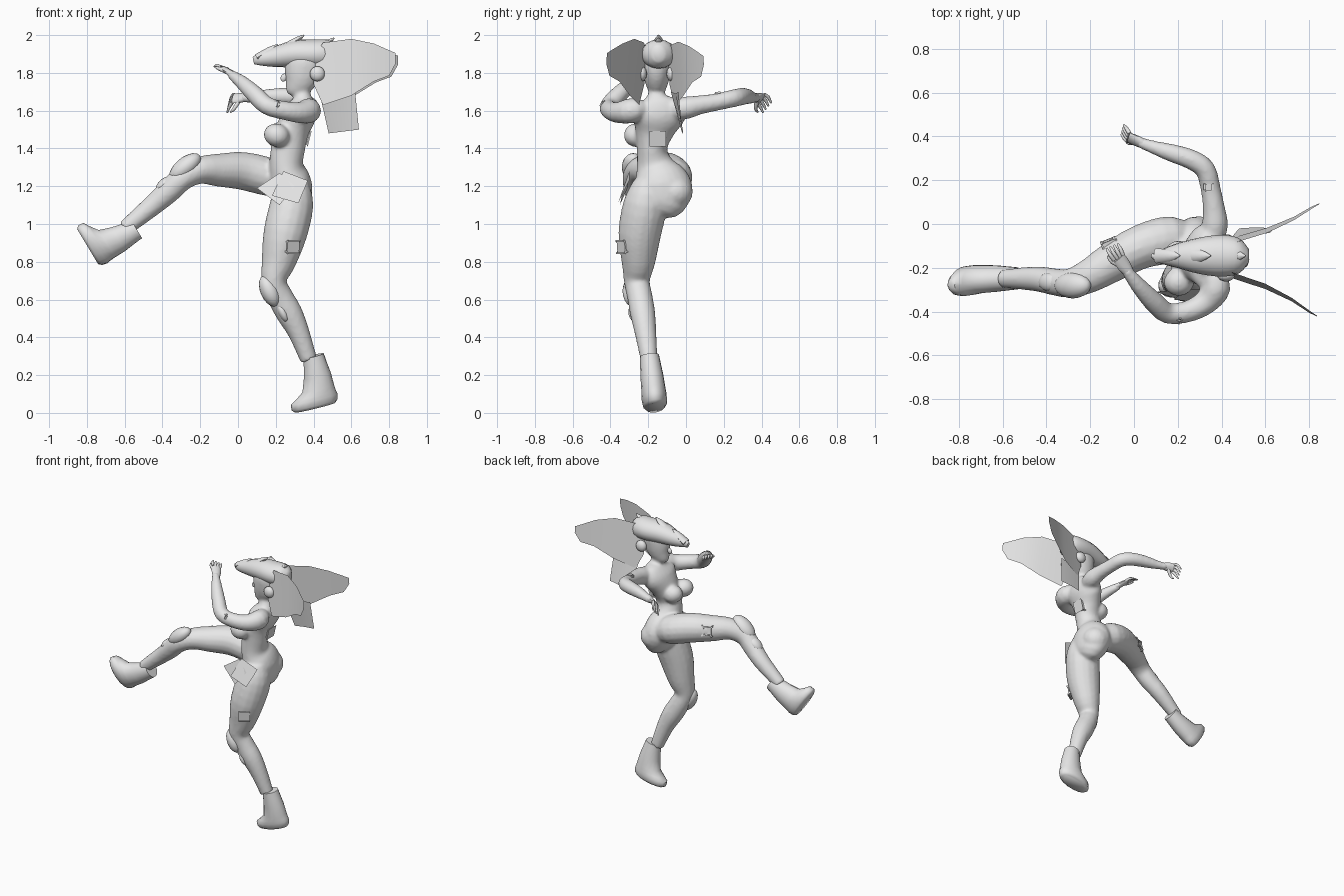
import bpy, bmesh, math
from mathutils import Vector, Matrix

cube = bpy.data.objects.get("Cube")
if cube:
    bpy.data.objects.remove(cube, do_unlink=True)

clay = bpy.data.materials.new("pale_grey")
clay.use_nodes = True
clay.diffuse_color = (.8, .8, .8, 1)
clay.node_tree.nodes["Principled BSDF"].inputs["Base Color"].default_value = clay.diffuse_color

Y_AXIS, Z_AXIS = Vector((0, 1, 0)), Vector((0, 0, 1))


def finish(name, bm, smooth=True):
    """Turn a bmesh into a coloured, shaded object."""
    bmesh.ops.recalc_face_normals(bm, faces=bm.faces[:])
    mesh = bpy.data.meshes.new(name)
    bm.to_mesh(mesh)
    bm.free()
    mesh.materials.append(clay)
    obj = bpy.data.objects.new(name, mesh)
    bpy.context.collection.objects.link(obj)
    if smooth:
        bpy.ops.object.select_all(action='DESELECT')
        obj.select_set(True)
        bpy.context.view_layer.objects.active = obj
        bpy.ops.object.shade_smooth_by_angle(angle=math.radians(50))
    return obj


def skin_frames(name, frames, sides=16):
    """Bridge elliptical rings given as (centre, half axis, half axis)."""
    bm = bmesh.new()
    rings = []
    for centre, u, v in frames:
        angles = [math.tau * i / sides for i in range(sides)]
        rings.append([bm.verts.new(centre + u * math.cos(a) + v * math.sin(a)) for a in angles])
    for low, high in zip(rings, rings[1:]):
        for i in range(sides):
            j = (i + 1) % sides
            bm.faces.new((low[i], low[j], high[j], high[i]))
    bm.faces.new(rings[0])
    bm.faces.new(rings[-1])
    return finish(name, bm)


def blend(a, b, c, d, t):
    """Smooth curve through b and c."""
    return b + .5 * t * (c - a + t * (2 * a - 5 * b + 4 * c - d + t * (3 * (b - c) + d - a)))


def loft(name, rings, side=Y_AXIS, steps=3, sides=16):
    """Smooth limb through rings of (x, y, z, half width, half depth)."""
    rings = [r if len(r) > 4 else (*r, r[-1]) for r in rings]
    padded = [rings[0], *rings, rings[-1]]
    path = []
    for a, b, c, d in zip(padded, padded[1:], padded[2:], padded[3:]):
        path += [[blend(*k, s / steps) for k in zip(a, b, c, d)] for s in range(steps)]
    path.append(rings[-1])
    points = [Vector(p[:3]) for p in path]
    frames = []
    for i, p in enumerate(path):
        along = (points[min(i + 1, len(path) - 1)] - points[max(i - 1, 0)]).normalized()
        u = (side - along * side.dot(along)).normalized()
        frames.append((points[i], u * p[3], along.cross(u) * p[4]))
    return skin_frames(name, frames, sides)


def ball(name, centre, radii, tilt=0):
    bm = bmesh.new()
    bmesh.ops.create_uvsphere(bm, u_segments=16, v_segments=10, radius=1)
    bm.transform(Matrix.Translation(centre) @ Matrix.Rotation(tilt, 4, 'Y') @ Matrix.Diagonal((*radii, 1)))
    return finish(name, bm)


def plate(name, centre, normal, size=.06):
    """Small bevelled armour tile facing along its normal."""
    bm = bmesh.new()
    bmesh.ops.create_cube(bm, size=1)
    turn = Vector(normal).to_track_quat('Z', 'Y').to_matrix().to_4x4()
    bm.transform(Matrix.Translation(centre) @ turn @ Matrix.Diagonal((size, size, .03, 1)))
    bmesh.ops.bevel(bm, geom=bm.edges[:], offset=.008, segments=2, affect='EDGES')
    return finish(name, bm)


def sheet(name, columns):
    """Thin cloth strip from columns of (top point, bottom point)."""
    bm = bmesh.new()
    pairs = [(bm.verts.new(a), bm.verts.new(b)) for a, b in columns]
    for (a, b), (c, d) in zip(pairs, pairs[1:]):
        bm.faces.new((a, b, d, c))
    return finish(name, bm)


def merge(name, parts):
    """Fuse overlapping volumes into one soft skin."""
    bpy.ops.object.select_all(action='DESELECT')
    for part in parts:
        part.select_set(True)
    body = parts[0]
    bpy.context.view_layer.objects.active = body
    bpy.ops.object.join()
    body.name = name
    body.modifiers.clear()
    remesh = body.modifiers.new("fuse", 'REMESH')
    remesh.mode, remesh.voxel_size, remesh.use_smooth_shade = 'VOXEL', .01, True
    soften = body.modifiers.new("soften", 'SMOOTH')
    soften.factor, soften.iterations = .5, 7


# Torso, chest and seat
torso = loft("torso", [
    (.3, -.16, 1.06, .05, .04), (.3, -.14, 1.1, .13, .09), (.28, -.13, 1.18, .165, .115),
    (.27, -.14, 1.24, .145, .11), (.255, -.165, 1.31, .1, .09), (.265, -.18, 1.4, .08, .09),
    (.29, -.165, 1.5, .108, .088), (.325, -.15, 1.58, .15, .09), (.34, -.15, 1.635, .13, .07),
    (.34, -.155, 1.67, .06, .05), (.335, -.155, 1.7, .044, .046), (.33, -.155, 1.78, .042, .047)],
    sides=24)
seat = ball("raised_buttock", (.3, -.058, 1.17), (.095, .095, .09))
chest = [ball("breast", (.205, y, 1.47), (.07, .065, .062), .3) for y in (-.265, -.14)]

# Head
head = loft("head", [
    (.29, -.155, 1.68, .02, .025), (.297, -.155, 1.7, .04, .05), (.325, -.155, 1.75, .062, .082),
    (.345, -.155, 1.81, .074, .102), (.355, -.155, 1.87, .075, .1), (.36, -.155, 1.94, .05, .07)])
ball("nose", (.243, -.155, 1.775), (.017, .011, .022), .4)

# Legs
standing_leg = loft("standing_leg", [
    (.28, -.2, 1.22, .08, .09), (.285, -.215, 1.11, .115, .115), (.25, -.245, .95, .114, .116),
    (.215, -.252, .8, .09, .092), (.19, -.26, .7, .069, .067), (.22, -.245, .62, .067, .069),
    (.27, -.23, .53, .067, .071), (.32, -.215, .43, .058, .058), (.375, -.195, .28, .045)])
kicking_leg = loft("kicking_leg", [
    (.26, -.09, 1.2, .07), (.17, -.072, 1.245, .108, .1), (.03, -.105, 1.28, .101, .101),
    (-.1, -.175, 1.285, .091, .088), (-.2, -.235, 1.285, .079, .073), (-.29, -.27, 1.245, .067, .065),
    (-.36, -.265, 1.18, .062, .064), (-.45, -.25, 1.1, .057, .056), (-.6, -.25, .975, .042)])

# Arms
near_arm = loft("near_arm", [
    (.36, -.23, 1.61, .05), (.375, -.29, 1.6, .067), (.33, -.355, 1.59, .057), (.25, -.398, 1.6, .05),
    (.155, -.408, 1.625, .048), (.09, -.355, 1.685, .047), (.02, -.28, 1.75, .037),
    (-.04, -.205, 1.795, .024)], Z_AXIS)
far_arm = loft("far_arm", [
    (.36, -.06, 1.605, .055), (.37, 0, 1.615, .06), (.365, .07, 1.63, .051), (.35, .16, 1.645, .046),
    (.325, .25, 1.665, .047), (.26, .295, 1.675, .046), (.17, .325, 1.675, .041), (.09, .35, 1.67, .031),
    (.02, .375, 1.668, .024)], Z_AXIS)

merge("body", [torso, seat, *chest, head, standing_leg, kicking_leg, near_arm, far_arm])

# Crested hair with a long peak and small spikes
loft("hair", [
    (.083, -.145, 1.865, .01, .02), (.12, -.15, 1.873, .03, .035), (.2, -.145, 1.885, .057, .055),
    (.3, -.145, 1.9, .083, .072), (.4, -.145, 1.9, .095, .077), (.48, -.145, 1.9, .08, .074),
    (.525, -.145, 1.9, .03, .04)])
for number, (x, z) in enumerate(((.2, 1.95), (.34, 2), (.5, 1.985))):
    loft(f"hair_spike_{number}", [
        (x - .1, -.145, z - .07, .035, .02), (x - .03, -.145, z - .027, .025, .016),
        (x + .01, -.145, z, .003)], sides=8)

# Ear discs
for name, y in (("near", -.235), ("far", -.075)):
    ball(name + "_ear_disc", (.42, y, 1.795), (.04, .028, .04))

# Broad head fins leaning inward at the top, the far one mirrored and a little narrower
fin = [(.4, -.215, 1.88, 1.74), (.45, -.235, 1.96, 1.63), (.6, -.285, 1.98, 1.68),
       (.72, -.345, 1.955, 1.755), (.8, -.4, 1.92, 1.785), (.835, -.42, 1.905, 1.85)]
mirrored = [(x * 1.015, -.15 - .9 * (y + .15), top - .015, low - .005) for x, y, top, low in fin]
for name, outline, lean in (("near_fin", fin, .08), ("far_fin", mirrored, -.08)):
    sheet(name, [((x, y + lean * (top - low) / 2, top), (x, y - lean * (top - low) / 2, low))
                 for x, y, top, low in outline])
sheet("neck_tail", [((.43, -.08, 1.7), (.48, -.02, 1.48)), ((.53, -.055, 1.69), (.56, -.015, 1.49)),
                    ((.62, -.04, 1.7), (.64, -.02, 1.5))])

# Hip cloths
sheet("front_hip_cloth", [((.22, -.3, 1.27), (.1, -.31, 1.19)), ((.3, -.33, 1.2), (.22, -.35, 1.1))])
sheet("side_hip_cloth", [((.24, -.3, 1.28), (.18, -.345, 1.15)), ((.37, -.3, 1.23), (.32, -.36, 1.11))])

# Boots: rings of (height, forward shift, half length, half width)
boot = [(0, .125, .11, .05), (.015, .125, .125, .064), (.045, .12, .127, .067), (.065, .105, .108, .067),
        (.095, .085, .086, .064), (.16, .074, .074, .061), (.225, .07, .062, .055), (.27, .068, .056, .051)]
for name, heel, up, toe in (
        ("standing", (.53, -.16, .058), (-.24, -.12, .97), (-.97, -.02, -.24)),
        ("kicking", (-.733, -.235, .775), (.86, 0, .52), (-.51, -.2, .85))):
    heel, up, toe = Vector(heel), Vector(up).normalized(), Vector(toe).normalized()
    across = up.cross(toe).normalized()
    skin_frames(name + "_boot", [
        (heel + up * h + toe * shift, toe * length, across * width) for h, shift, length, width in boot])

# Knee pads and shin guards
ball("standing_knee_pad", (.168, -.28, .645), (.049, .056, .088), -.42)
ball("standing_shin_guard", (.235, -.265, .535), (.025, .04, .06), -.45)
ball("kicking_knee_pad", (-.28, -.28, 1.3), (.052, .06, .1), .88)
ball("kicking_shin_guard", (-.39, -.265, 1.21), (.03, .042, .055), .85)

# Hands: a flat palm, a fan of fingers and a thumb
for name, wrist, knuckle, tip, fan in (
        ("near", (-.02, -.225, 1.785), (-.07, -.155, 1.82), (-.1, -.1, 1.825), (.014, .006, -.005)),
        ("far", (.04, .368, 1.67), (-.025, .395, 1.665), (-.052, .43, 1.615), (.003, .012, .014))):
    wrist, knuckle, tip, fan = map(Vector, (wrist, knuckle, tip, fan))
    loft(name + "_palm", [(*wrist, .024, .022), (*wrist.lerp(knuckle, .5), .032, .017),
                          (*knuckle, .032, .013)], fan.normalized(), sides=10)
    for i in range(4):
        offset = fan * (i - 1.5)
        middle = knuckle.lerp(tip, .5) + offset * 1.2 + Z_AXIS * .008
        loft(f"{name}_finger_{i}", [(*(knuckle + offset), .01), (*middle, .009),
                                    (*(tip + offset * 1.2), .005)], fan.normalized(), sides=8)
    root = wrist.lerp(knuckle, .4)
    loft(name + "_thumb", [(*root, .013), (*(root.lerp(tip, .4) - fan * 2.5), .01),
                           (*(root.lerp(tip, .7) - fan * 2.8), .004)], fan.normalized(), sides=8)

# Armour tiles
plate("back_tile", (.365, -.15, 1.455), (1, 0, -.25), .07)
plate("standing_thigh_tile", (.285, -.332, .88), (.65, -1, -.1))
plate("kicking_thigh_tile", (-.11, -.095, 1.3), (-.4, 1, .2))
plate("near_arm_tile", (.2, -.435, 1.63), (-.3, -.8, .5), .045)
plate("far_arm_tile", (.34, .17, 1.685), (0, -.1, 1), .045)
